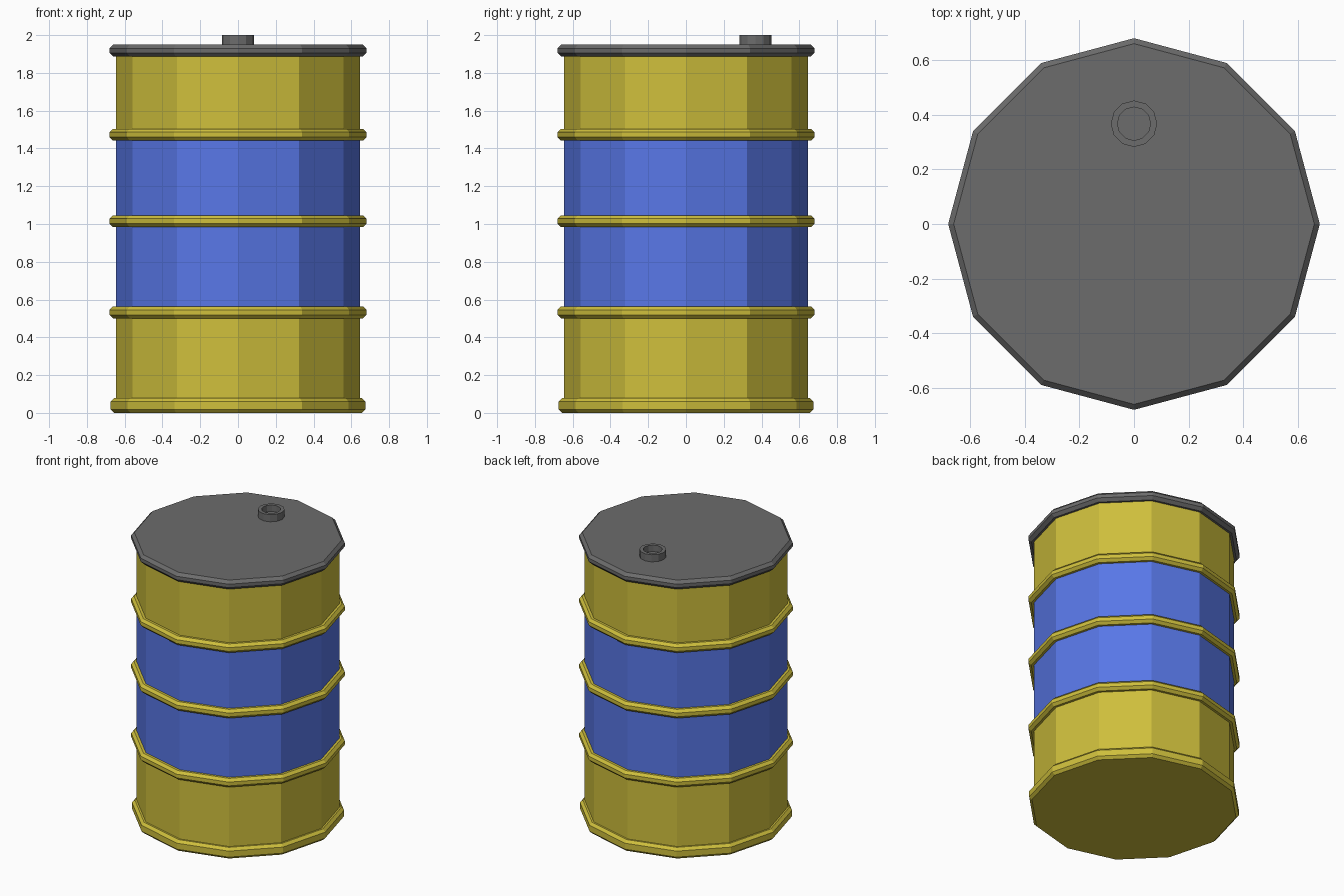
import bpy, bmesh
from math import cos, sin, pi

cube = bpy.data.objects.get("Cube")
if cube:
    bpy.data.objects.remove(cube, do_unlink=True)

SIDES = 12


def material(name, rgb):
    mat = bpy.data.materials.new(name)
    mat.use_nodes = True
    mat.diffuse_color = (*rgb, 1)
    bsdf = next(n for n in mat.node_tree.nodes if n.type == 'BSDF_PRINCIPLED')
    bsdf.inputs["Base Color"].default_value = (*rgb, 1)
    return mat


yellow = material("yellow paint", (0.62, 0.52, 0.045))
blue = material("blue paint", (0.1, 0.19, 0.82))
grey = material("dark grey metal", (0.15, 0.15, 0.15))


def lathe(name, profile, mats, centre=(0, 0)):
    """Spin a (radius, z) profile into a faceted solid; end loops are capped."""
    bm = bmesh.new()
    loops = []
    for r, z in profile:
        loops.append([bm.verts.new((r * cos(2 * pi * i / SIDES),
                                    r * sin(2 * pi * i / SIDES), z))
                      for i in range(SIDES)])
    for low, high in zip(loops, loops[1:]):
        for i in range(SIDES):
            j = (i + 1) % SIDES
            bm.faces.new((low[i], low[j], high[j], high[i]))
    bm.faces.new(loops[0][::-1])
    bm.faces.new(loops[-1])
    mesh = bpy.data.meshes.new(name)
    bm.to_mesh(mesh)
    bm.free()
    for mat in mats:
        mesh.materials.append(mat)
    obj = bpy.data.objects.new(name, mesh)
    obj.location = (*centre, 0)
    bpy.context.collection.objects.link(obj)
    return obj


def hoop(name, bottom, top, radius, mat, bevel=0.018):
    """Solid disc with chamfered rim, wider than the drum wall."""
    return lathe(name, [(radius - bevel, bottom), (radius, bottom + bevel),
                        (radius, top - bevel), (radius - bevel, top)], [mat])


# Drum wall, blue between the lower and upper hoops
wall = 0.645
body = lathe("drum_body", [(wall, z) for z in (0.02, 0.53, 1.47, 1.92)],
             [yellow, blue])
for face in body.data.polygons:
    if 0.53 < face.center.z < 1.47:
        face.material_index = 1

# Hoops around the wall and at the foot
hoop("bottom_rim", 0.0, 0.078, 0.675, yellow)
for name, z in (("lower_hoop", 0.532), ("middle_hoop", 1.015), ("upper_hoop", 1.473)):
    hoop(name, z - 0.031, z + 0.031, 0.68, yellow)

# Lid and the open filler neck near its back edge
hoop("lid", 1.886, 1.95, 0.68, grey, 0.02)
lathe("filler_neck", [(0.085, 1.94), (0.085, 2.0), (0.061, 2.0), (0.061, 1.955)],
      [grey], (0, 0.367))
